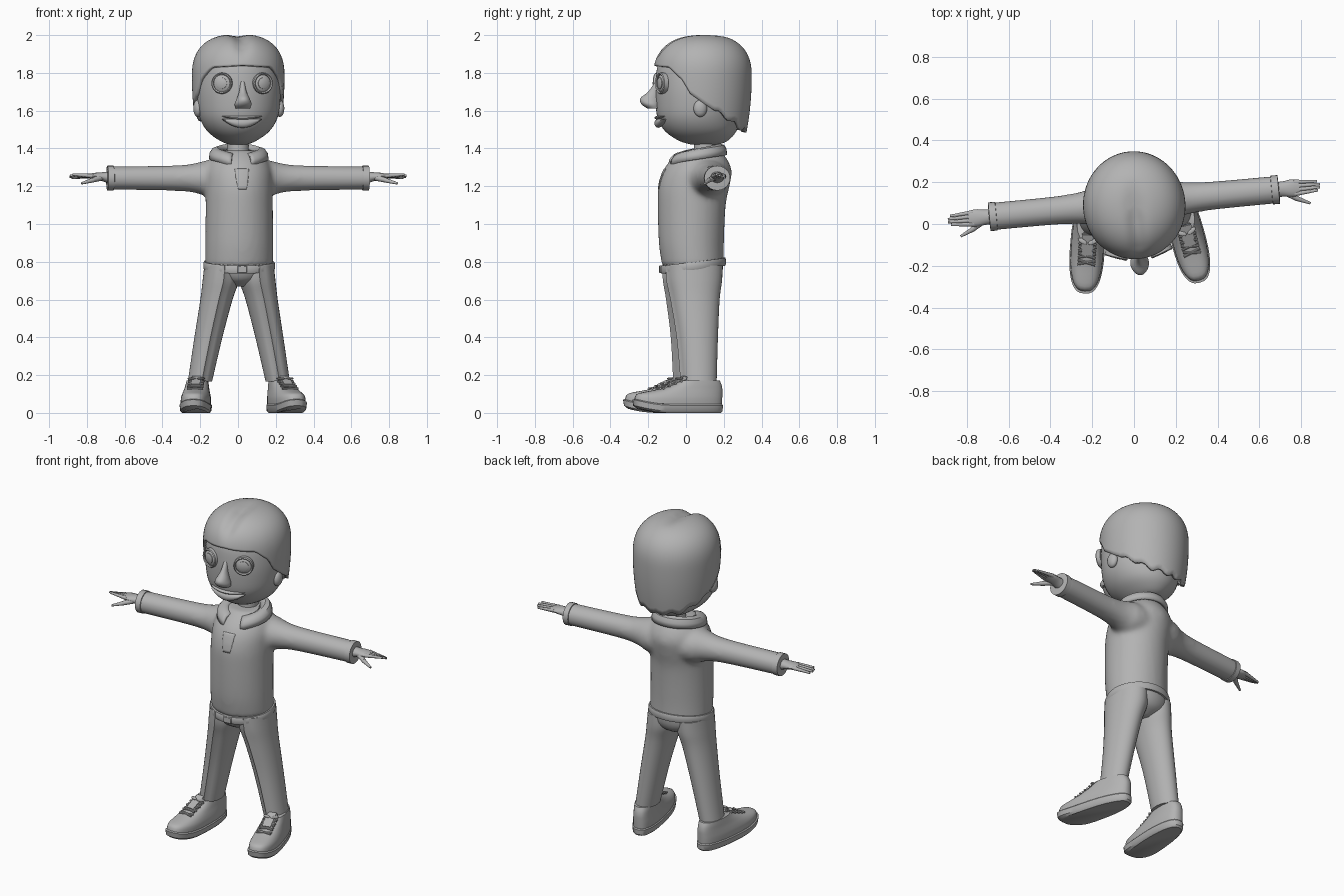
import bpy, bmesh, math
from mathutils import Matrix, Vector

cube = bpy.data.objects.get("Cube")
if cube:
    bpy.data.objects.remove(cube, do_unlink=True)

grey = bpy.data.materials.new("plain_grey")
grey.use_nodes = True
grey.diffuse_color = (0.45, 0.45, 0.45, 1)
grey.node_tree.nodes["Principled BSDF"].inputs["Base Color"].default_value = grey.diffuse_color

# The figure is turned slightly about its own axis
STANCE = Matrix.Translation((0, 0.1, 0)) @ Matrix.Rotation(math.radians(5.4), 4, 'Z')


def add(name, bm, mirror=False, angle=40):
    bmesh.ops.recalc_face_normals(bm, faces=bm.faces)
    mesh = bpy.data.meshes.new(name)
    bm.to_mesh(mesh)
    bm.free()
    ob = bpy.data.objects.new(name, mesh)
    bpy.context.collection.objects.link(ob)
    mesh.materials.append(grey)
    bpy.ops.object.select_all(action='DESELECT')
    ob.select_set(True)
    bpy.context.view_layer.objects.active = ob
    bpy.ops.object.shade_smooth_by_angle(angle=math.radians(angle))
    if mirror:
        ob.modifiers.new("mirror", 'MIRROR')
    ob.matrix_world = STANCE
    return ob


def spline(rows, k=4):
    """Catmull-Rom rows between the given profile rows."""
    out = []
    for i in range(len(rows) - 1):
        a, b, c, d = (rows[max(0, min(len(rows) - 1, i + j))] for j in (-1, 0, 1, 2))
        for s in range(k):
            t = s / k
            out.append([0.5 * (2 * q + (r - p) * t + (2 * p - 5 * q + 4 * r - w) * t * t
                               + (3 * q - p - 3 * r + w) * t ** 3)
                        for p, q, r, w in zip(a, b, c, d)])
    return out + [list(rows[-1])]


def loft(bm, rings, closed=True, caps=True):
    vs = [[bm.verts.new(p) for p in ring] for ring in rings]
    n = len(vs[0])
    for a, b in zip(vs, vs[1:]):
        for i in range(n if closed else n - 1):
            j = (i + 1) % n
            bm.faces.new((a[i], a[j], b[j], b[i]))
    if caps:
        bm.faces.new(vs[0])
        bm.faces.new(vs[-1])


def oval(n=40):
    return [(math.sin(math.tau * i / n), -math.cos(math.tau * i / n)) for i in range(n)]


def upright(bm, rows, n=40, k=4):
    """Rows of (z, centre y, half width, half depth)."""
    loft(bm, [[(rx * u, cy + ry * v, z) for u, v in oval(n)] for z, cy, rx, ry in spline(rows, k)])


def sideways(bm, rows, n=24, k=4):
    """Rows of (x, centre y, centre z, half depth, half height)."""
    loft(bm, [[(x, cy + ry * u, z + rz * v) for u, v in oval(n)] for x, cy, z, ry, rz in spline(rows, k)])


def rod(bm, a, b, r1, r2, n=10):
    a, b = Vector(a), Vector(b)
    turn = (b - a).to_track_quat('Z', 'Y').to_matrix().to_4x4()
    bmesh.ops.create_cone(bm, cap_ends=True, segments=n, radius1=r1, radius2=r2, depth=(b - a).length,
                          matrix=Matrix.Translation((a + b) / 2) @ turn)


def ball(bm, loc, size, turn=Matrix()):
    bmesh.ops.create_uvsphere(bm, u_segments=24, v_segments=14, radius=1,
                              matrix=Matrix.Translation(loc) @ turn @ Matrix.Diagonal((*size, 1)))


def block(bm, loc, size, turn=Matrix()):
    bmesh.ops.create_cube(bm, size=1, matrix=Matrix.Translation(loc) @ turn @ Matrix.Diagonal((*size, 1)))


# Sweater: body and sleeves fused into one soft surface
bm = bmesh.new()
upright(bm, [(.775, -.0625, .18, .163), (.9, -.072, .18, .172), (1.1, -.07, .178, .18), (1.2, -.058, .178, .188),
             (1.28, -.04, .175, .182), (1.34, -.03, .15, .15), (1.39, -.02, .1, .1)])
for s in (1, -1):
    sideways(bm, [(.05 * s, 0, 1.24, .12, .11), (.15 * s, 0, 1.24, .11, .1), (.2 * s, 0, 1.243, .09, .086),
                  (.27 * s, 0, 1.243, .075, .072), (.4 * s, 0, 1.243, .068, .066), (.69 * s, 0, 1.243, .067, .062)])
sweater = add("sweater", bm)
fuse = sweater.modifiers.new("fuse", 'REMESH')
fuse.mode, fuse.voxel_size, fuse.use_smooth_shade = 'VOXEL', 0.014, True
relax = sweater.modifiers.new("relax", 'SMOOTH')
relax.factor, relax.iterations = 0.5, 7

# Sleeve cuffs
bm = bmesh.new()
sideways(bm, [(x, 0, 1.243, r, r * .95) for x, r in ((.66, .06), (.662, .069), (.695, .069), (.697, .05))], k=1)
add("cuff", bm, True)

# Hands: palm, four fingers, thumb
bm = bmesh.new()
sideways(bm, [(.68, 0, 1.245, .036, .034), (.72, 0, 1.25, .037, .024), (.76, 0, 1.253, .042, .018),
              (.795, 0, 1.254, .036, .011)], n=16)
for i in range(4):
    y = (i - 1.5) * .019
    rod(bm, (.77, y, 1.254), (.9 - .012 * abs(i - 1.5), y * .75, 1.262 - .006 * i), .012, .006)
rod(bm, (.73, -.02, 1.245), (.78, -.052, 1.232), .016, .013)
rod(bm, (.775, -.05, 1.233), (.84, -.08, 1.215), .013, .006)
add("hand", bm, True)

# Neckline placket lying on the chest
bm = bmesh.new()
loft(bm, [[(u / 4 * (.03 + .2 * (z - 1.19)), -.3, z) for u in range(-4, 5)]
          for z in [1.19 + .015 * i for i in range(11)]], closed=False, caps=False)
placket = add("placket", bm)
wrap = placket.modifiers.new("wrap", 'SHRINKWRAP')
wrap.target, wrap.offset = sweater, 0.003
thick = placket.modifiers.new("thick", 'SOLIDIFY')
thick.thickness = 0.007

# Folded collar, open at the front
bm = bmesh.new()
strips = []
for i in range(41):
    a = math.radians(20 + 320 * i / 40)
    point = max(0, math.cos(a)) ** 6 * .02
    c = Vector((math.sin(a), -math.cos(a)))
    strips.append([(c.x * .155 * f, -.04 + .035 * (1 - f) + c.y * .155 * f, 1.372 + .022 * c.y + h - point * f)
                   for f, h in ((.5, .015), (.72, .032), (.9, .024), (1, .002), (1.02, -.028))])
loft(bm, strips, closed=False, caps=False)
collar = add("collar", bm)
collar.modifiers.new("thick", 'SOLIDIFY').thickness = 0.014

# Waistband and buckle
bm = bmesh.new()
loft(bm, [[(.19 * f * u, -.0625 + .174 * f * v, .787 + .12 * (-.0625 + .174 * v) + h) for u, v in oval(48)]
          for h, f in ((-.021, .88), (-.021, .98), (-.012, 1), (.012, 1), (.021, .98), (.021, .88))])
add("belt", bm)
bm = bmesh.new()
block(bm, (0, -.234, .76), (.052, .016, .04))
bmesh.ops.bevel(bm, geom=bm.edges[:], offset=.004, segments=1, affect='EDGES')
add("buckle", bm)

# Trousers with a pressed front crease
bm = bmesh.new()
upright(bm, [(.67, -.06, .05, .07), (.70, -.06, .12, .125), (.74, -.06, .172, .15), (.79, -.0625, .18, .16)])
add("trouser_seat", bm)
bm = bmesh.new()
rows = spline([(.78, .092, -.06, .092, .145), (.7, .097, -.06, .096, .142), (.6, .12, -.058, .085, .125),
               (.4, .162, -.05, .074, .104), (.165, .207, -.047, .064, .09)], 5)
loft(bm, [[(cx + rx * u, cy + ry * v - (.012 if v < -.999 else 0), z) for u, v in oval(32)]
          for z, cx, cy, rx, ry in rows])
add("trouser_leg", bm, True, 32)

# Shoes, turned outwards
FOOT = Matrix.Translation((.2, .075, 0)) @ Matrix.Rotation(math.radians(9), 4, 'Z')


def shoe_part(name, rows):
    bm = bmesh.new()
    rings = []
    for z, toe, heel, w in rows:
        ring = []
        for u, v in oval(40):
            y = (toe + heel) / 2 + (heel - toe) / 2 * math.copysign(abs(v) ** .85, v)
            lift = .03 * (max(0, -y - .3) / .19) ** 2
            x = w * math.copysign(abs(u) ** .75, u) * (1 + .1 * v * -1)
            ring.append(FOOT @ Vector((x, y, z + lift)))
        rings.append(ring)
    loft(bm, rings)
    add(name, bm, True)


shoe_part("shoe_sole", [(0, -.465, -.012, .07), (.01, -.485, -.002, .08), (.04, -.49, 0, .083), (.046, -.48, -.005, .078)])
shoe_part("shoe_upper", spline([(.04, -.48, -.006, .077), (.075, -.468, -.004, .077), (.1, -.42, -.003, .072),
                                (.125, -.345, -.003, .065), (.15, -.275, -.008, .06), (.172, -.235, -.018, .056)], 3))
bm = bmesh.new()
tilt = Matrix.Rotation(math.radians(24), 4, 'X')
block(bm, (0, -.255, .165), (.06, .12, .02), tilt)
bmesh.ops.bevel(bm, geom=bm.edges[:], offset=.006, segments=2, affect='EDGES')
for i in range(4):
    y, z = -.235 - .032 * i, .178 - .0125 * i
    for s in (1, -1):
        rod(bm, (-.042 * s, y, z - .01), (.042 * s, y - .02, z - .012), .006, .006, 8)
for s in (1, -1):
    ball(bm, (.025 * s, -.24, .182), (.024, .012, .006), Matrix.Rotation(.5 * s, 4, 'Z'))
bmesh.ops.transform(bm, matrix=FOOT, verts=bm.verts)
add("tongue_and_laces", bm, True)

# Neck and head
bm = bmesh.new()
rod(bm, (0, 0, 1.3), (0, 0, 1.47), .06, .056, 24)
add("neck", bm)
bm = bmesh.new()
upright(bm, [(1.42, 0, .045, .07), (1.44, -.008, .095, .128), (1.49, -.022, .163, .188), (1.56, -.035, .205, .215),
             (1.65, -.036, .221, .226), (1.75, -.036, .222, .226), (1.85, -.034, .205, .212),
             (1.93, -.03, .15, .155), (1.96, -.03, .06, .07)], 48)
add("head", bm, angle=60)

# Eyes: socket rim, eyeball and iris
gaze = Matrix.Translation((.106, -.236, 1.745)) @ Matrix.Rotation(math.radians(20), 4, 'Z')
for name, rows in (("eye_rim", [(.01, .056), (-.014, .056), (-.019, .051), (-.014, .045), (.01, .045)]),
                   ("eyeball", [(.01, .047), (-.006, .046), (-.013, .035), (-.017, .015)]),
                   ("iris", [(0, .03), (-.018, .03), (-.02, .027)])):
    bm = bmesh.new()
    loft(bm, [[gaze @ Vector((r * u, d, r * v)) for u, v in oval(32)] for d, r in rows])
    add(name, bm, True)

# Nose
bm = bmesh.new()
upright(bm, [(1.755, -.255, .01, .008), (1.7, -.272, .02, .03), (1.665, -.292, .034, .052),
             (1.635, -.288, .045, .05), (1.612, -.272, .038, .035)], 24)
add("nose", bm)

# Lips following the curve of the face
for name, top, drop in (("lower_lip", 1.557, .045), ("upper_lip", 1.572, .017)):
    bm = bmesh.new()
    rings = []
    for i in range(21):
        x = .105 * (i / 10 - 1)
        h = (drop * (1 - (x / .106) ** 2) + .003) / 2
        y = -.034 - .214 * math.sqrt(1 - (x / .2) ** 2)
        rings.append([(x, y + .02 * u, top - h + h * v) for u, v in oval(16)])
    loft(bm, rings)
    add(name, bm)

# Ears
bm = bmesh.new()
ball(bm, (.218, -.045, 1.612), (.024, .036, .045))
add("ear", bm, True)

# Hair: a parted cap, short in front and long at the back
LINE = [(0, 1.84), (42, 1.83), (61, 1.76), (70, 1.69), (92, 1.62), (115, 1.565), (145, 1.505), (180, 1.49)]


def hairline(deg):
    for (a, za), (b, zb) in zip(LINE, LINE[1:]):
        if deg <= b:
            t = (deg - a) / (b - a)
            return za + (zb - za) * t


bm = bmesh.new()
rings = []
for r in range(25):
    ring = []
    for u, v in oval(72):
        deg = math.degrees(math.acos(max(-1, min(1, -v))))
        low = hairline(deg) + (.01 * math.sin(deg / 4) if deg > 95 else 0)
        z = low + (2.005 - low) * math.sin(r / 24 * .985 * math.pi / 2)
        s = max(0, (z - 1.78) / .225)
        f = (1 - s ** 2.5) ** .4 if s else 1 - .11 * ((1.78 - z) / .3) ** 2
        x, y = .245 * f * u, -.012 + .26 * f * v
        part = math.exp(-(x / .04) ** 2) * max(0, min(1, (z - 1.85) / .1)) * max(0, min(1, (.12 - y) / .2))
        ring.append((x, y, z - .025 * part))
    rings.append(ring)
loft(bm, rings, caps=False)
bmesh.ops.holes_fill(bm, edges=[e for e in bm.edges if e.is_boundary and e.verts[0].co.z > 1.95])
hair = add("hair", bm, angle=60)
hair.modifiers.new("thick", 'SOLIDIFY').thickness = 0.02
